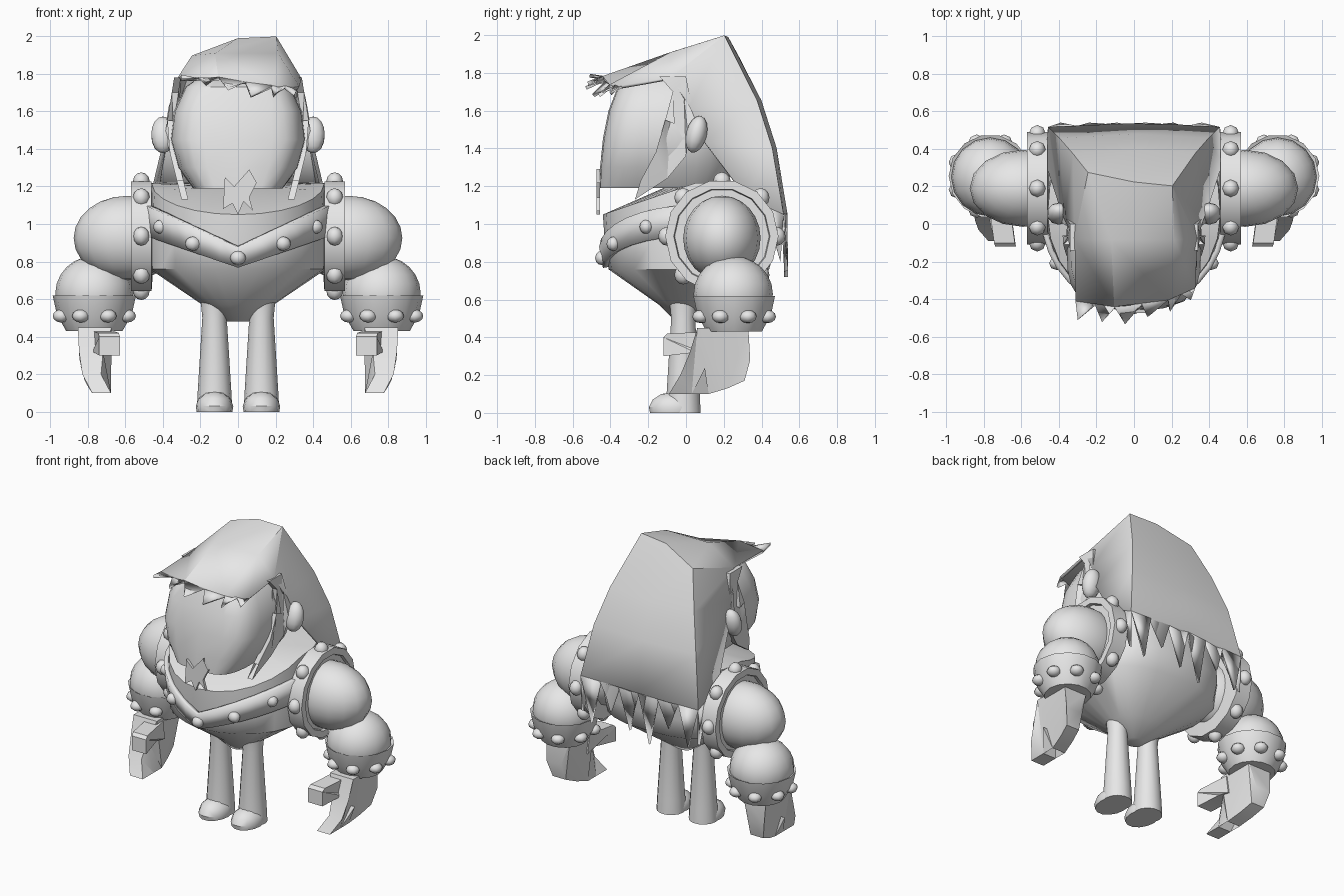
import bpy, bmesh
from math import cos, sin, pi, copysign
from mathutils import Matrix, Vector

if "Cube" in bpy.data.objects:
    bpy.data.objects.remove(bpy.data.objects["Cube"])

clay = bpy.data.materials.new("clay_grey")
clay.use_nodes = True
clay.diffuse_color = (0.8, 0.8, 0.8, 1)
clay.node_tree.nodes["Principled BSDF"].inputs["Base Color"].default_value = clay.diffuse_color


def finish(name, bm, mirror=False, thick=0, angle=35):
    """Turn a bmesh into a shaded object, optionally mirrored or thickened."""
    bmesh.ops.remove_doubles(bm, verts=bm.verts, dist=0.0005)
    bmesh.ops.recalc_face_normals(bm, faces=bm.faces)
    mesh = bpy.data.meshes.new(name)
    bm.to_mesh(mesh)
    bm.free()
    mesh.materials.append(clay)
    obj = bpy.data.objects.new(name, mesh)
    bpy.context.collection.objects.link(obj)
    bpy.ops.object.select_all(action='DESELECT')
    obj.select_set(True)
    bpy.context.view_layer.objects.active = obj
    bpy.ops.object.shade_smooth_by_angle(angle=angle * pi / 180)
    if thick:
        mod = obj.modifiers.new("Thickness", 'SOLIDIFY')
        mod.thickness = thick
        mod.offset = 0
    if mirror:
        mod = obj.modifiers.new("Mirror", 'MIRROR')
        mod.use_mirror_merge = False
    return obj


def add_face(bm, points):
    bm.faces.new([bm.verts.new(p) for p in points])


def add_grid(bm, rows):
    for a, b in zip(rows, rows[1:]):
        for i in range(len(a) - 1):
            add_face(bm, (a[i], a[i + 1], b[i + 1], b[i]))


def loft(name, rings, **options):
    bm = bmesh.new()
    add_grid(bm, [list(r) + [r[0]] for r in rings])
    add_face(bm, rings[0])
    add_face(bm, rings[-1])
    return finish(name, bm, **options)


def lathe(name, profile, centre, axis='Z', stretch=1, n=14, **options):
    """Profile is (radius, position along the axis)."""
    rings = []
    for r, h in profile:
        ring = []
        for i in range(n):
            u, v = r * cos(2 * pi * i / n), r * stretch * sin(2 * pi * i / n)
            ring.append((centre[0] + u, centre[1] + v, h) if axis == 'Z'
                        else (h, centre[0] + u, centre[1] + v))
        rings.append(ring)
    return loft(name, rings, **options)


def balls(name, items, u=8, v=6, tilt=0, **options):
    bm = bmesh.new()
    for centre, radii in items:
        matrix = Matrix.Translation(centre) @ Matrix.Rotation(tilt, 4, 'X') @ Matrix.Diagonal((*radii, 1))
        bmesh.ops.create_uvsphere(bm, u_segments=u, v_segments=v, radius=1, matrix=matrix)
    return finish(name, bm, angle=60, **options)


def slab(name, outline, place, **options):
    """Flat outline given depth: place(a, b, side) returns a point."""
    bm = bmesh.new()
    front, back = [[place(a, b, side) for a, b in outline] for side in (-1, 1)]
    add_grid(bm, [front + front[:1], back + back[:1]])
    for side in (front, back):
        add_face(bm, side)
    bmesh.ops.triangulate(bm, faces=[f for f in bm.faces if len(f.verts) > 4])
    return finish(name, bm, **options)


def oval(z, half, front, back, mid, front_pow, back_pow, slope=0, n=24):
    """Horizontal rounded section; slope lifts it towards the back."""
    ring = []
    for i in range(n):
        c, s = cos(2 * pi * i / n), sin(2 * pi * i / n)
        p = front_pow if s < 0 else back_pow
        reach = mid - front if s < 0 else back - mid
        y = mid + copysign(abs(s) ** p, s) * reach
        ring.append((half * copysign(abs(c) ** p, c), y, z + min(slope * (y - front), 0.17)))
    return ring


# Torso, tapering to the hips
loft("torso", [oval(z, h, f, b, 0.05 * h / 0.46, 1, 0.75, s) for z, h, f, b, s in (
    (0.48, 0.06, -0.05, 0.06, 0), (0.57, 0.19, -0.14, 0.18, 0),
    (0.76, 0.47, -0.41, 0.44, 0), (0.9, 0.48, -0.43, 0.48, 0),
    (1.05, 0.46, -0.44, 0.47, 0.34), (1.19, 0.2, -0.12, 0.25, 0.1))], angle=48)

# Studded chest belt dipping to a point
belt = bmesh.new()
rows = [[], []]
for i in range(17):
    a = pi + pi * i / 16
    x, y = 0.48 * cos(a), 0.05 + 0.49 * sin(a)
    rows[0].append((x, y - 0.005, 0.88 + 0.46 * abs(x)))
    rows[1].append((x, y + 0.015, 0.77 + 0.35 * abs(x)))
add_grid(belt, rows)
finish("chest_belt", belt, thick=0.03)
stud = (0.042, 0.036, 0.038)
balls("belt_centre_stud", [((0, -0.445, 0.82), stud)])
balls("belt_studs", [((0.24, -0.385, 0.895), stud), ((0.41, -0.21, 0.985), stud)], mirror=True)

# Head with a flat chin and a broad face
loft("head", [oval(z, h, f, b, -0.05, 0.5, 0.8) for z, h, f, b in (
    (1.19, 0.24, -0.46, 0.2), (1.3, 0.32, -0.455, 0.26), (1.45, 0.36, -0.44, 0.29),
    (1.6, 0.34, -0.41, 0.28), (1.73, 0.28, -0.36, 0.22), (1.8, 0.18, -0.25, 0.15))])
balls("ear", [((0.4, 0.055, 1.475), (0.065, 0.055, 0.1))], u=10, v=8, tilt=-0.25, mirror=True)

# Ragged chin tuft
tuft = [(-0.07, 1.25), (-0.02, 1.2), (0.06, 1.29), (0.055, 1.2), (0.1, 1.22), (0.06, 1.14),
        (0.08, 1.07), (0.03, 1.12), (0, 1.05), (-0.03, 1.11), (-0.08, 1.08), (-0.06, 1.17)]
slab("chin_tuft", tuft, lambda x, z, s: (x, -0.465 + 0.01 * s, z))

# Hair: long back and sides, sweeping top and pointed fringe
hair = bmesh.new()
top_left, top_mid, top_right = (-0.24, 0.27, 1.89), (0, 0.22, 1.98), (0.2, 0.2, 1.99)
side_left, side_right = (-0.31, -0.08, 1.78), (0.33, -0.08, 1.77)
rows = [[side_left, top_left, top_mid, top_right, side_right]]
for z, half, back, side_x, side_y, side_z in (
        (1.65, 0.32, 0.37, 0.36, 0.02, 1.62), (1.4, 0.39, 0.45, 0.39, 0.1, 1.43),
        (1.05, 0.45, 0.51, 0.46, 0.32, 1.14)):
    rows.append([(-side_x, side_y, side_z), (-half, back, z), (0, back + 0.02, z),
                 (half, back, z), (side_x, side_y, side_z)])
add_grid(hair, rows)
crown = [[side_left, (-0.12, -0.08, 1.9), (0.21, -0.08, 1.9), side_right],
         [(-0.31, -0.41, 1.77), (-0.1, -0.44, 1.775), (0.18, -0.4, 1.73), (0.32, -0.34, 1.725)]]
add_grid(hair, crown)
a, b, c, d = crown[0]
for patch in ((a, b, top_left), (b, top_mid, top_left), (b, c, top_right, top_mid), (c, d, top_right)):
    add_face(hair, patch)


def spikes(line, tips):
    for i, tip in enumerate(tips):
        add_face(hair, (line[i], line[i + 1], tip))


edge = [Vector(p) for p in crown[1]]
fringe = [p.lerp(q, t) for p, q in zip(edge, edge[1:]) for t in (0, 0.5)] + edge[-1:]
spikes(fringe, [(-0.3, -0.51, 1.785), (-0.17, -0.52, 1.745), (-0.05, -0.53, 1.72),
                (0.07, -0.49, 1.68), (0.19, -0.46, 1.68), (0.3, -0.4, 1.69)])
hem = [(0.15 * i, 0.53 - 0.044 * abs(0.15 * i), 1.05) for i in range(-3, 4)]
drops = (0.78, 0.87, 0.72, 0.78, 0.87, 0.75)
spikes(hem, [(0.15 * i - 0.39, 0.53, z) for i, z in enumerate(drops)])

# Lower side locks reaching from the ears to the back corners
for s in (-1, 1):
    corner, front = (0.45 * s, 0.51, 1.05), (0.46 * s, 0.32, 1.14)
    middle = (0.455 * s, 0.415, 1.095)
    add_face(hair, (corner, middle, (0.45 * s, 0.5, 0.8)))
    add_face(hair, (middle, front, (0.45 * s, 0.42, 0.95)))
finish("hair", hair, thick=0.02, angle=25)

# Pointed sideburns in front of the ears
burn = [(-0.14, 1.78), (0, 1.78), (0.03, 1.63), (-0.01, 1.66), (0.07, 1.56), (0.01, 1.48),
        (0, 1.36), (-0.1, 1.24), (-0.27, 1.13), (-0.17, 1.25), (-0.24, 1.23),
        (-0.16, 1.38), (-0.11, 1.55), (-0.06, 1.53), (-0.07, 1.7)]
slab("sideburn", burn, lambda y, z, s: (
    0.37 - (0.25 * (1.48 - z) if z < 1.48 else 0.16 * (z - 1.48)) + 0.018 * s, y, z), mirror=True)

# Shoulder hoops with studs
lathe("shoulder_hoop", [(0.15, 0.45), (0.3, 0.46), (0.3, 0.57), (0.255, 0.57), (0.25, 0.55), (0.1, 0.55)],
      (0.19, 0.935), axis='X', n=14, mirror=True)
balls("shoulder_studs", [((0.515, 0.19 + 0.29 * cos(k * pi / 4), 0.935 + 0.29 * sin(k * pi / 4)),
                          (0.045, 0.047, 0.05)) for k in range(8)], mirror=True)

# Arms and studded cuffs
balls("upper_arm", [((0.59, 0.19, 0.925), (0.285, 0.205, 0.225))], u=16, v=12, mirror=True)
balls("forearm", [((0.765, 0.25, 0.63), (0.208, 0.21, 0.2))], u=16, v=12, mirror=True)
lathe("cuff", [(0.18, 0.6), (0.222, 0.62), (0.2, 0.52), (0.15, 0.43), (0, 0.43)],
      (0.765, 0.255), mirror=True)
balls("cuff_studs", [((0.765 + 0.19 * cos((k + 0.5) * pi / 4), 0.255 + 0.19 * sin((k + 0.5) * pi / 4), 0.51),
                      (0.046, 0.046, 0.035)) for k in range(8)], mirror=True)

# Curled hands, wider at the wrist, with a blocky thumb
palm = [(0.06, 0.45), (0.33, 0.45), (0.34, 0.28), (0.31, 0.17), (0.22, 0.13), (0.12, 0.1),
        (0.1, 0.24), (0.03, 0.1), (-0.09, 0.1), (-0.03, 0.2), (0.02, 0.32)]
slab("hand", palm, lambda y, z, s: (
    0.79 - 2.2 * min(z - 0.27, 0) ** 2 - 0.15 * max(z - 0.27, 0)
    + (0.05 + 0.2 * max(z - 0.25, 0)) * s, y, z), mirror=True)
thumb = [(0.12, 0.43), (-0.1, 0.42), (-0.12, 0.4), (-0.12, 0.3), (0.05, 0.32), (0.14, 0.3)]
slab("thumb", thumb, lambda y, z, s: (0.72 + 0.3 * min(y, 0) + 0.055 * s, y, z), mirror=True)

# Legs and rounded feet
lathe("leg", [(0.095, 0), (0.09, 0.1), (0.065, 0.5), (0.075, 0.6)], (0.125, -0.015), mirror=True)
lathe("foot", [(0.095, 0), (0.1, 0.03), (0.085, 0.07), (0.05, 0.1), (0, 0.11)],
      (0.125, -0.065), stretch=1.35, mirror=True)
